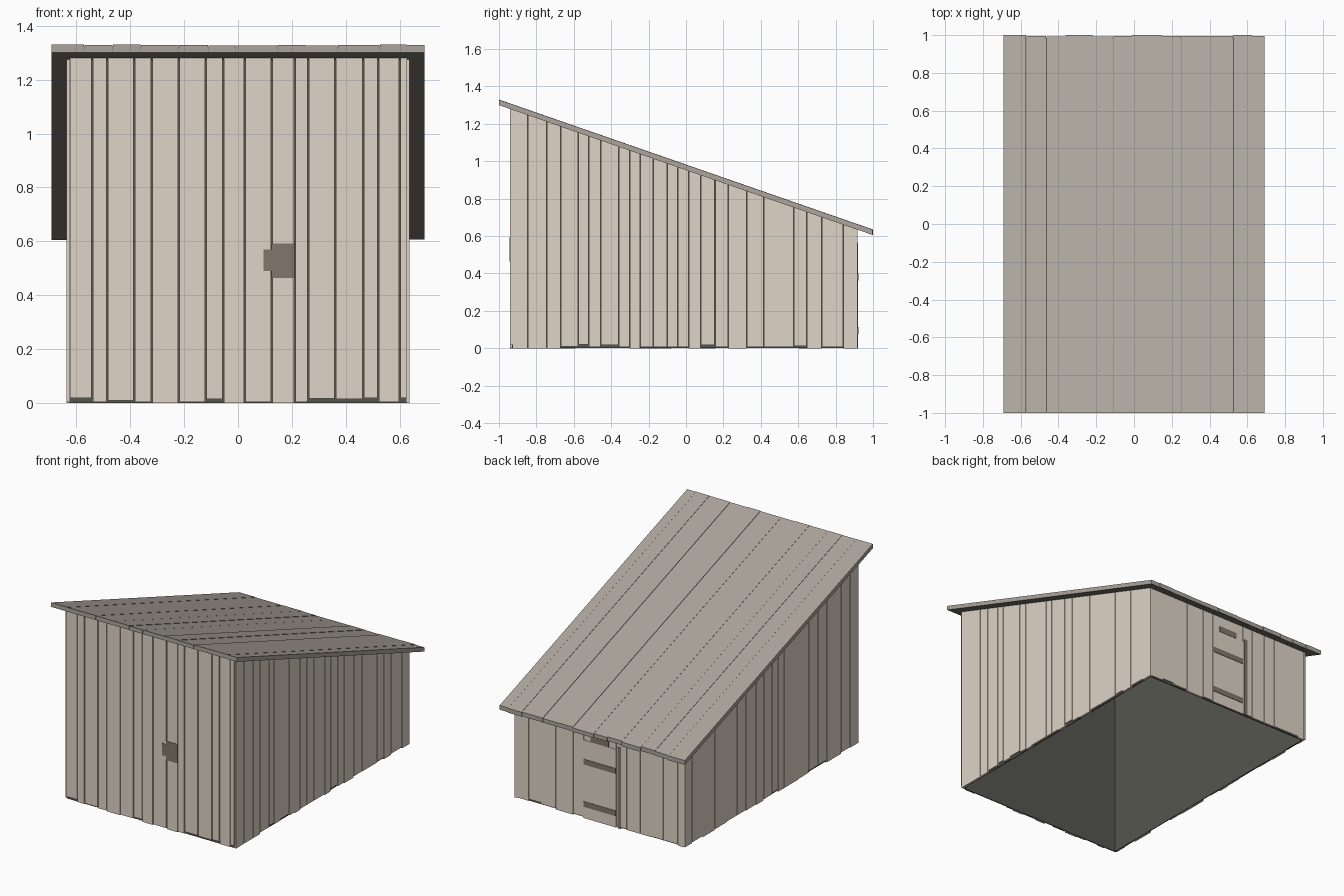
import bpy, bmesh, random

random.seed(4)
cube = bpy.data.objects.get("Cube")
if cube:
    bpy.data.objects.remove(cube, do_unlink=True)


def material(name, rgb):
    m = bpy.data.materials.new(name)
    m.use_nodes = True
    m.diffuse_color = (*rgb, 1)
    bsdf = m.node_tree.nodes["Principled BSDF"]
    bsdf.inputs["Base Color"].default_value = (*rgb, 1)
    bsdf.inputs["Roughness"].default_value = 0.9
    return m


WALL = material("pale_wood", (0.735, 0.663, 0.565))
ROOF = material("grey_roof_wood", (0.412, 0.377, 0.334))
DARK = material("dark_lining", (0.092, 0.092, 0.08))
UNDER = material("under_eave_grey", (0.21, 0.205, 0.175))
BROWN = material("brown_fittings", (0.22, 0.187, 0.15))


def roof_z(y, drop=0.0):
    """Height of the sloping roof top, lowered by drop."""
    return 1.33 - 0.3475 * (y + 1) - drop


def slab(bm, xs, ys, bottom, top):
    """Box whose bottom and top heights are functions of y."""
    rings = []
    for height in (bottom, top):
        rings.append([bm.verts.new((x, y, height(y))) for x, y in
                      ((xs[0], ys[0]), (xs[1], ys[0]), (xs[1], ys[1]), (xs[0], ys[1]))])
    low, high = rings
    bm.faces.new(low[::-1])
    bm.faces.new(high)
    for i in range(4):
        j = (i + 1) % 4
        bm.faces.new((low[i], low[j], high[j], high[i]))


def finish(name, bm, *mats):
    bm.normal_update()
    mesh = bpy.data.meshes.new(name)
    for m in mats:
        mesh.materials.append(m)
    if len(mats) > 1:  # second material goes on the undersides
        for f in bm.faces:
            f.material_index = int(f.normal.z < -0.5)
    bm.to_mesh(mesh)
    bm.free()
    ob = bpy.data.objects.new(name, mesh)
    bpy.context.collection.objects.link(ob)
    return ob


def box(name, mat, xs, ys, zs):
    bm = bmesh.new()
    slab(bm, xs, ys, lambda y: zs[0], lambda y: zs[1])
    return finish(name, bm, mat)


def under_roof(y):
    return roof_z(y, 0.028)


def plank_wall(name, axis, edges, depth, lifts=None, gap=0.003):
    """Row of upright planks between the edges, along x or y."""
    bm = bmesh.new()
    for i, (a, b) in enumerate(zip(edges, edges[1:])):
        span = (a + gap / 2, b - gap / 2)
        lift = lifts[i] / 1000 if lifts else random.choice((0, 0.004, 0.008, 0.016))
        xs, ys = (span, depth) if axis == "x" else (depth, span)
        slab(bm, xs, ys, lambda y: lift, under_roof)
    return finish(name, bm, WALL)


# Dark lining behind the planks, hollow and open at the bottom
bm = bmesh.new()
for xs, ys in (((-0.624, 0.624), (-0.929, -0.923)), ((-0.624, 0.624), (0.899, 0.905)),
               ((-0.624, -0.618), (-0.923, 0.899)), ((0.618, 0.624), (-0.923, 0.899))):
    slab(bm, xs, ys, lambda y: 0.001, under_roof)
finish("inner_lining", bm, DARK)

# Plank walls
plank_wall("front_wall", "x",
           (-.625, -.54, -.485, -.385, -.32, -.22, -.12, -.055, .025, .125,
            .21, .26, .36, .465, .52, .6, .63), (-0.94, -0.927),
           (20, 4, 10, 4, 0, 5, 15, 0, 5, 0, 5, 18, 15, 20, 5, 20), 0.005)
plank_wall("left_wall", "y",
           (-.93, -.845, -.745, -.67, -.575, -.52, -.455, -.36, -.3, -.245,
            -.175, -.1, -.045, .015, .08, .155, .225, .325, .415, .575, .645,
            .725, .84, .918), (0.622, 0.635),
           (0, 0, 0, 10, 20, 8, 18, 6, 0, 6, 6, 6, 6, 0, 18, 6, 0, 8, 6, 12, 0, 8, 0))
plank_wall("right_wall", "y",
           (-.93, -.84, -.745, -.59, -.5, -.4, -.29, -.21, -.14, -.075, -.01,
            .08, .16, .27, .36, .47, .6, .725, .84, .918), (-0.635, -0.622))
plank_wall("back_wall", "x",
           (-.625, -.58, -.47, -.38, -.3, -.2, -.122, .122, .2, .33, .44,
            .53, .625), (0.903, 0.915))

# Roof boards, darker underneath
bm = bmesh.new()
edges = (-.692, -.57, -.465, -.36, -.22, -.11, -.01, .145, .25, .37, .525, .625, .692)
for a, b in zip(edges, edges[1:]):
    sink = random.choice((0, 0.001, 0.003))
    slab(bm, (a + 0.0006, b - 0.0006), (-1, random.choice((1, 0.996, 0.992))),
         lambda y: roof_z(y, 0.03), lambda y: roof_z(y, sink))
finish("roof_boards", bm, ROOF, UNDER)

# Sheet that fills the gaps between the roof boards
bm = bmesh.new()
slab(bm, (-0.685, 0.685), (-0.996, 0.985),
     lambda y: roof_z(y, 0.029), lambda y: roof_z(y, 0.008))
finish("roof_lining", bm, UNDER)

# Latch on the front wall
box("front_latch_plate", BROWN, (0.125, 0.21), (-0.943, -0.936), (0.465, 0.593))
box("front_latch_tab", BROWN, (0.095, 0.126), (-0.943, -0.936), (0.49, 0.57))

# Back door with two battens, a header and a jamb
box("back_door", WALL, (-0.122, 0.122), (0.912, 0.918), (0, 0.525))
for name, z in (("lower", 0.095), ("upper", 0.38)):
    box(name + "_door_batten", BROWN, (-0.12, 0.12), (0.914, 0.921), (z - 0.018, z + 0.018))
box("door_header", BROWN, (-0.067, 0.067), (0.912, 0.92), (0.525, 0.565))
box("door_jamb", BROWN, (-0.158, -0.134), (0.912, 0.92), (0, 0.545))
